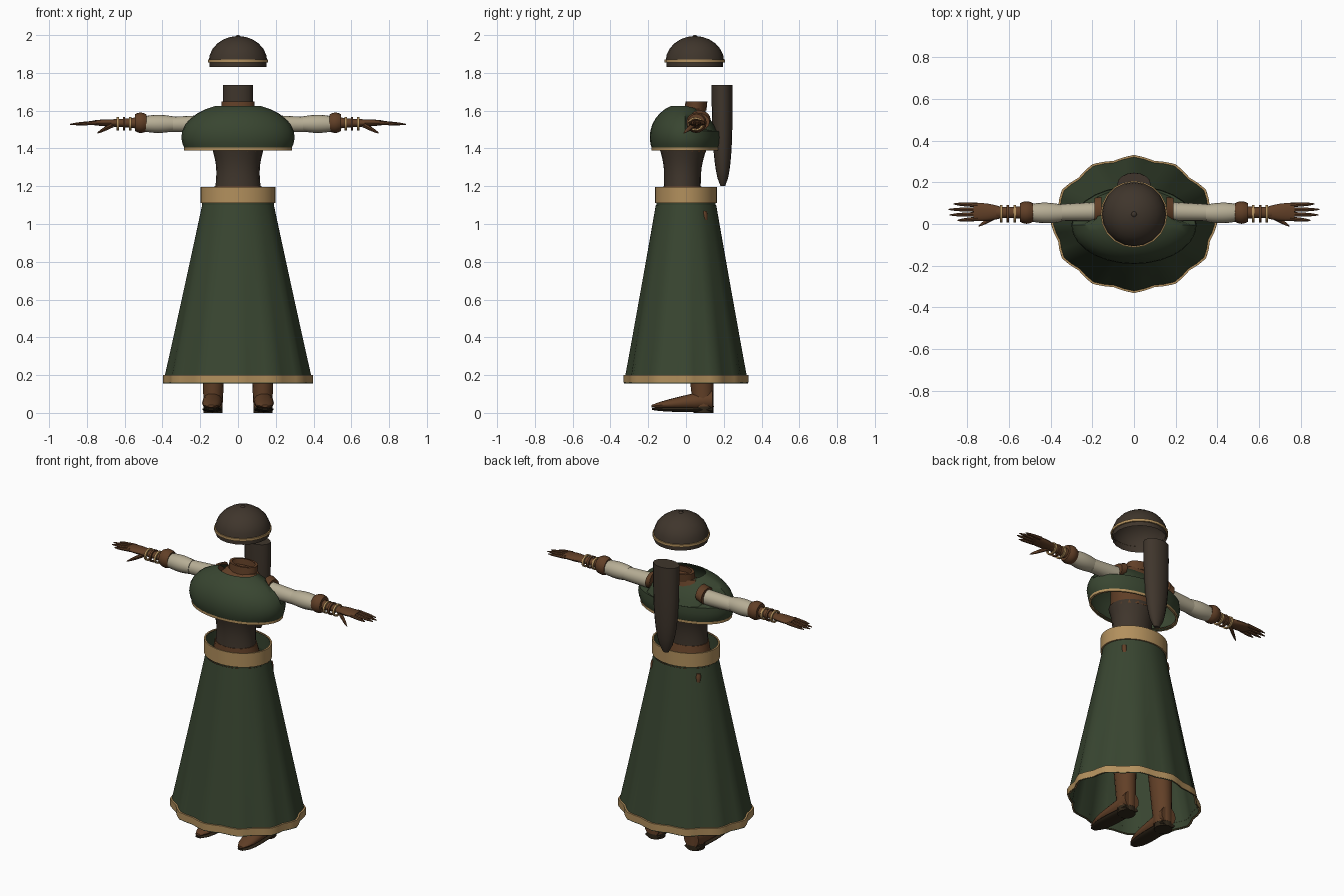
import bpy, bmesh
from math import sin, cos, pi, sqrt, radians
from mathutils import Vector

cube = bpy.data.objects.get("Cube")
if cube:
    bpy.data.objects.remove(cube, do_unlink=True)


def material(name, *colour):
    made = bpy.data.materials.new(name)
    made.use_nodes = True
    made.diffuse_color = (*colour, 1)
    made.node_tree.nodes["Principled BSDF"].inputs["Base Color"].default_value = (*colour, 1)
    return made


GREEN = material("dark green cloth", .04, .06, .03)
DARK = material("dark brown cloth", .05, .036, .025)
BROWN = material("brown leather", .12, .05, .02)
TAN = material("tan trim", .45, .28, .11)
CREAM = material("cream linen", .47, .42, .3)
SOLE = material("dark sole", .03, .02, .01)


# Profiles scale a section along its length
def straight(t):
    return 1


def puffed(t):
    return 1 + .2 * sin(pi * t)


def waisted(t):
    return 1 - .1 * sin(pi * t)


def rounded(t):
    return sqrt(1 - .9 * t ** 4)


def pointed(t):
    return sqrt(1 - .95 * t ** 3)


def domed(t):
    return max(.02, cos(t * pi / 2))


def loft(name, colour, rings, axis="Z", segments=16, caps=True, warp=None):
    """Skin elliptical rings, each given as (centre, radius, radius)."""
    bm = bmesh.new()
    loops = []
    for centre, wide, deep in rings:
        loop = []
        for i in range(segments):
            angle = 2 * pi * i / segments
            a, b = wide * cos(angle), deep * sin(angle)
            offset = {"X": (0, a, b), "Y": (a, 0, b), "Z": (a, b, 0)}[axis]
            point = Vector(centre) + Vector(offset)
            loop.append(bm.verts.new(warp(point, angle) if warp else point))
        loops.append(loop)
    for low, high in zip(loops, loops[1:]):
        for i in range(segments):
            bm.faces.new((low[i - 1], low[i], high[i], high[i - 1]))
    if caps:
        bm.faces.new(loops[0])
        bm.faces.new(loops[-1])
    bmesh.ops.recalc_face_normals(bm, faces=bm.faces)
    mesh = bpy.data.meshes.new(name)
    bm.to_mesh(mesh)
    bm.free()
    mesh.materials.append(colour)
    part = bpy.data.objects.new(name, mesh)
    bpy.context.collection.objects.link(part)
    bpy.ops.object.select_all(action="DESELECT")
    part.select_set(True)
    bpy.context.view_layer.objects.active = part
    bpy.ops.object.shade_smooth_by_angle(angle=radians(40))


def taper(name, colour, start, end, size, end_size=None, profile=straight, steps=8, **options):
    """Run a section from start to end, blending its size along the way."""
    start, end, size = Vector(start), Vector(end), Vector(size)
    end_size = Vector(end_size) if end_size else size
    rings = []
    for k in range(steps + 1):
        t = k / steps
        section = size.lerp(end_size, t) * profile(t)
        rings.append((start.lerp(end, t), *section))
    loft(name, colour, rings, **options)


def hoop(name, colour, start, end, size, lip=.95, **options):
    """A band with its edges turned inward."""
    wide, deep = size
    rings = [(centre, wide * s, deep * s) for centre, s in ((start, lip), (start, 1), (end, 1), (end, lip))]
    loft(name, colour, rings, caps=False, **options)


# Cap: open dome, lower edge, trim and button
def dome_ring(t):
    radius = .155 * domed(t)
    return (0, .047, 1.86 + .135 * sin(t * pi / 2)), radius, radius


loft("cap", DARK, [dome_ring(k / 6) for k in range(7)], segments=20, caps=False)
taper("cap_edge", DARK, (0, .047, 1.83), (0, .047, 1.86), (.15, .15), segments=20, caps=False)
hoop("cap_trim", TAN, (0, .047, 1.855), (0, .047, 1.87), (.16, .16), segments=20)
taper("cap_button", DARK, (0, .047, 1.98), (0, .047, 2), (.015, .015), profile=rounded, segments=8)

# Long hair tail hanging behind
taper("hair_tail", DARK, (0, .19, 1.735), (0, .195, 1.2), (.08, .055), profile=pointed, steps=12)


# Short cape: a slice of an ellipsoid, lowered behind and cut in for the arms
def arm_cut(point, angle):
    if point.z > 1.5 and point.y > .01:
        point.x = max(-.18, min(.18, point.x))
        point.z -= point.y / 4
    return point


def cape_ring(t):
    tilt = -.4 + 1.56 * t
    return (0, -.005, 1.46 + .18 * sin(tilt)), .3 * cos(tilt), .187 * cos(tilt)


loft("cape", GREEN, [cape_ring(k / 8) for k in range(9)], segments=28, caps=False, warp=arm_cut)
hoop("cape_trim", TAN, (0, -.005, 1.39), (0, -.005, 1.405), (.285, .178), segments=28)

# Body under the clothes
taper("chest", BROWN, (0, -.015, 1.38), (0, .02, 1.54), (.13, .12), (.165, .105))
taper("yoke", BROWN, (0, .02, 1.54), (0, .05, 1.61), (.165, .1), (.1, .05))
taper("bodice", DARK, (0, -.02, 1.195), (0, -.015, 1.4), (.12, .098), (.137, .125), waisted, segments=20)
taper("hips", BROWN, (0, -.005, 1.04), (0, -.02, 1.2), (.16, .13), (.125, .1))
hoop("collar", BROWN, (0, .05, 1.6), (0, .055, 1.648), (.088, .058), lip=.8)


# Pleated skirt, folds growing toward the hem
def pleat(point, angle):
    fold = 1 + .03 * (1.1 - point.z) * cos(12 * angle)
    return Vector((point.x * fold, point.y * fold, point.z))


taper("skirt", GREEN, (0, 0, .155), (0, 0, 1.1), (.386, .32), (.19, .16), segments=48, caps=False, warp=pleat)
hoop("skirt_trim", TAN, (0, 0, .16), (0, 0, .2), (.387, .322), lip=.97, segments=48, warp=pleat)
taper("skirt_lining", GREEN, (0, 0, 1.1), (0, 0, 1.19), (.19, .157), segments=32, caps=False)
hoop("waistband", TAN, (0, 0, 1.11), (0, 0, 1.195), (.199, .165), segments=32)

for side, word in ((1, "left_"), (-1, "right_")):
    def mirrored(point, angle):
        return Vector((point.x * side, point.y, point.z))

    across = dict(axis="X", warp=mirrored)
    along = dict(axis="Y", warp=mirrored)
    upright = dict(axis="Z", warp=mirrored)

    # Shoulder strap and sleeve with a puffed end
    taper(word + "shoulder_strap", BROWN, (.155, .07, 1.555), (.19, .065, 1.54), (.06, .047), **across)
    taper(word + "sleeve", CREAM, (.16, .06, 1.53), (.36, .055, 1.527), (.046, .047), (.04, .04), **across)
    taper(word + "sleeve_puff", CREAM, (.345, .052, 1.53), (.5, .054, 1.53), (.041, .04), None, puffed, **across)

    # Glove cuff, forearm and bracelets
    taper(word + "glove_cuff", BROWN, (.485, .055, 1.535), (.545, .055, 1.537), (.045, .045), None, puffed, **across)
    taper(word + "forearm", BROWN, (.53, .055, 1.535), (.66, .055, 1.535), (.031, .031), (.027, .02), waisted, **across)
    for i, colour in enumerate((TAN, BROWN, TAN)):
        x = .565 + i * .033
        hoop(word + "bracelet_" + str(i + 1), colour, (x, .05, 1.53), (x + .012, .05, 1.53), (.042, .036),
             lip=.75, **across)

    # Hand: fingers fan out from the palm
    taper(word + "palm", BROWN, (.645, .055, 1.535), (.77, .058, 1.536), (.03, .018), (.04, .012), puffed, **across)
    for i in range(4):
        y = .025 + i * .022
        tip = .89 - .015 * (i - 1.7) ** 2
        taper(word + "finger_" + str(i + 1), BROWN, (.75, y, 1.536), (tip, y * 1.2 - .013, 1.528),
              (.011, .011), (.008, .008), rounded, steps=4, segments=8, **across)
    taper(word + "thumb", BROWN, (.66, .04, 1.527), (.745, -.01, 1.482), (.015, .015), (.009, .009), rounded,
          steps=4, segments=8, **across)

    # Leg, boot with sole and heel
    taper(word + "leg", BROWN, (.128, .06, .36), (.085, 0, 1.1), (.05, .055), (.08, .1), **upright)
    taper(word + "boot_shaft", BROWN, (.132, .092, .03), (.128, .07, .38), (.05, .055), (.064, .072), **upright)
    taper(word + "boot_foot", BROWN, (.133, .14, .07), (.143, -.182, .036), (.05, .055), (.056, .02), rounded, **along)
    taper(word + "boot_sole", SOLE, (.133, .14, .016), (.143, -.18, .02), (.045, .014), (.06, .014), rounded, **along)
    taper(word + "boot_heel", SOLE, (.133, .094, 0), (.133, .094, .035), (.05, .052), **upright)

    # Pocket patch showing on the back of the skirt
    taper(word + "pocket_patch", BROWN, (.152, .102, 1.02), (.15, .097, 1.07), (.014, .012), None, puffed, **upright)
